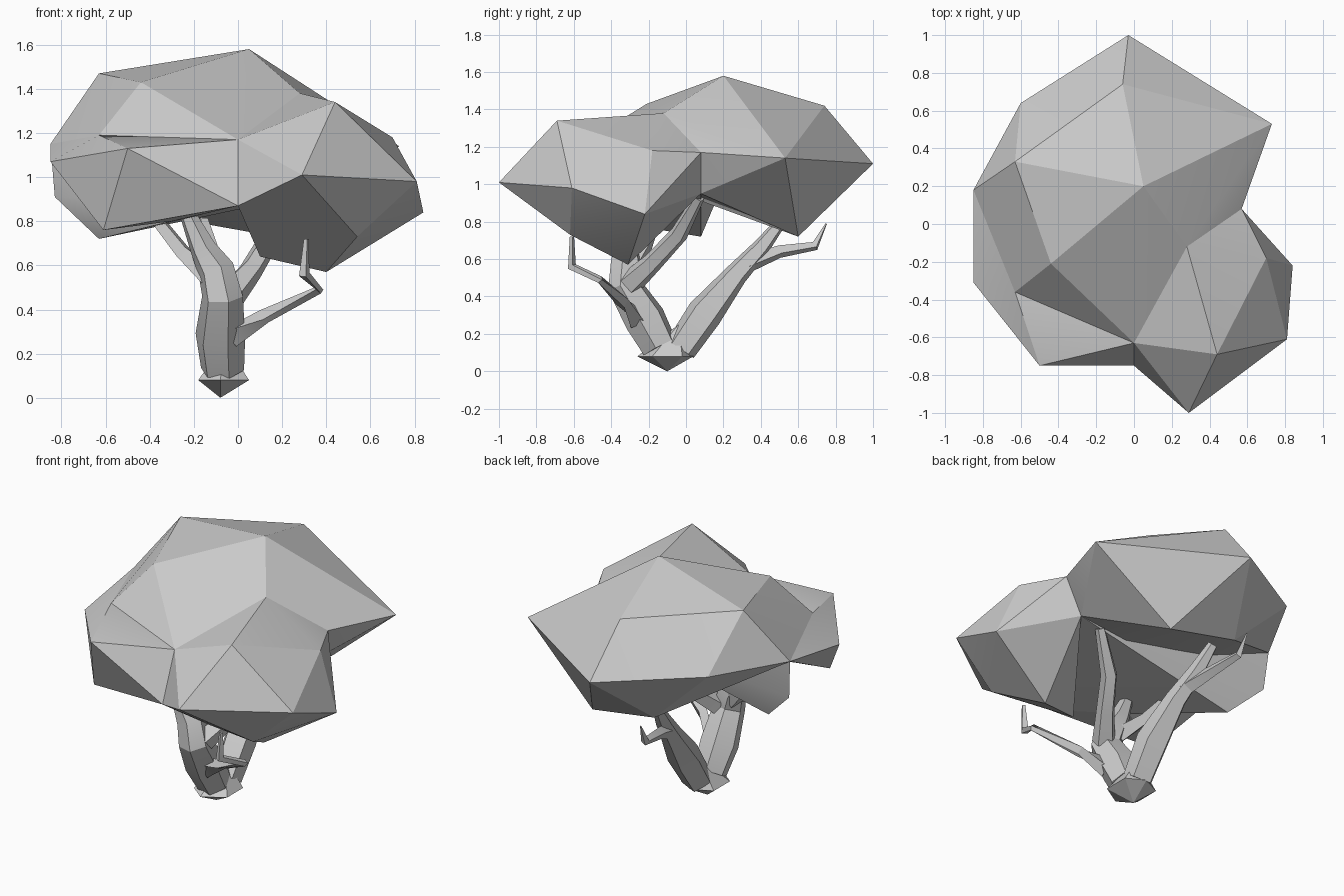
import bpy, bmesh, math
from mathutils import Vector

default_cube = bpy.data.objects.get("Cube")
if default_cube:
    bpy.data.objects.remove(default_cube, do_unlink=True)

# One plain grey for the whole tree
grey = bpy.data.materials.new("light_grey")
grey.use_nodes = True
colour = (0.6, 0.6, 0.6, 1)
grey.diffuse_color = colour
for node in grey.node_tree.nodes:
    if node.type == "BSDF_PRINCIPLED":
        node.inputs["Base Color"].default_value = colour


def finish(name, mesh_builder):
    """Turn a bmesh into a named object with outward normals and sharp creases."""
    bmesh.ops.recalc_face_normals(mesh_builder, faces=mesh_builder.faces)
    mesh = bpy.data.meshes.new(name)
    mesh_builder.to_mesh(mesh)
    mesh_builder.free()
    mesh.materials.append(grey)
    part = bpy.data.objects.new(name, mesh)
    bpy.context.collection.objects.link(part)
    bpy.ops.object.select_all(action="DESELECT")
    part.select_set(True)
    bpy.context.view_layer.objects.active = part
    bpy.ops.object.shade_smooth_by_angle(angle=math.radians(22))
    return part


def faceted(name, corners):
    """Faceted lump: the convex skin around its corner points."""
    lump = bmesh.new()
    for corner in corners:
        lump.verts.new(corner)
    bmesh.ops.convex_hull(lump, input=lump.verts[:])
    loose = [vert for vert in lump.verts if not vert.link_faces]
    bmesh.ops.delete(lump, geom=loose, context="VERTS")
    return finish(name, lump)


def limb(name, path, sides=5, turn=0.3):
    """Tapered, angular branch; each path entry is a centre and a radius."""
    branch = bmesh.new()
    centres = [Vector(entry[:3]) for entry in path]
    rings = []
    for index, centre in enumerate(centres):
        before = centres[max(index - 1, 0)]
        after = centres[min(index + 1, len(centres) - 1)]
        along = (after - before).normalized()
        reference = Vector((1, 0, 0)) if abs(along.x) < 0.8 else Vector((0, 1, 0))
        across = along.cross(reference).normalized()
        other = along.cross(across)
        radius = path[index][3]
        ring = []
        for side in range(sides):
            angle = turn + side * math.tau / sides
            offset = across * math.cos(angle) + other * math.sin(angle)
            ring.append(branch.verts.new(centre + offset * radius))
        rings.append(ring)
    for lower, upper in zip(rings, rings[1:]):
        for side in range(sides):
            following = (side + 1) % sides
            branch.faces.new((lower[side], lower[following], upper[following], upper[side]))
    branch.faces.new(rings[0])
    branch.faces.new(rings[-1])
    return finish(name, branch)


# Corners shared between neighbouring clumps
crease_left = (-.63, -.36, 1.19)
crease_front = (0, -.63, 1.17)
rim_front = (0, -.75, .87)
rim_back_left = (-.85, .18, 1.15)
under_front = (-.3, -.4, .8)
notch_top = (.57, .08, 1.17)
notch_bottom = (.46, .08, .95)
saddle = (.28, -.12, 1.38)

# Main crown, its underside rising from the back rim
faceted("main_crown", [
    (-.03, 1, 1.11), (.73, .53, 1.14), (-.06, .74, 1.42), (-.6, .64, 1.16),
    (-.63, .33, 1.47), (.05, .2, 1.58), (-.44, -.21, 1.43),
    (.23, .6, .72), (-.22, .63, .8),
    crease_left, crease_front, rim_back_left, notch_top, notch_bottom, saddle])

# Front left clump and the smaller one tucked behind and below it
faceted("left_front_clump", [
    (-.5, -.75, 1.13), (-.61, -.56, .76), (-.85, -.31, 1.07),
    crease_left, crease_front, rim_front, rim_back_left, under_front])
faceted("lower_left_clump", [
    (-.83, .16, .91), (-.63, .08, .72),
    rim_back_left, under_front, rim_front, crease_front, notch_bottom])

# Front right clump
faceted("right_front_clump", [
    (.29, -1, 1.01), (.44, -.69, 1.34), (.81, -.61, .98), (.84, -.22, .84),
    (.7, -.18, 1.18), (.4, -.31, .57), (.54, -.62, .73), (.1, -.42, .64),
    crease_front, rim_front, notch_top, notch_bottom, saddle])

# Pointed trunk foot, filling the crotch between the limbs
faceted("trunk_foot", [
    (-.08, -.1, 0), (-.18, -.18, .08), (-.08, -.26, .08), (.05, -.18, .08),
    (.05, -.02, .08), (-.06, .04, .08), (-.18, -.02, .08), (-.06, -.04, .25)])

# Front limb, running up into the left fork
limb("front_limb", [
    (-.07, -.14, .13, .1), (-.08, -.22, .28, .115), (-.07, -.33, .46, .095),
    (-.1, -.32, .58, .085), (-.16, -.32, .68, .06), (-.25, -.34, .88, .03)], sides=6)

# Back limb with its two tips
limb("back_limb", [
    (-.06, -.03, .12, .09), (-.06, .1, .31, .1), (-.09, .27, .52, .065),
    (-.13, .4, .66, .05), (-.16, .51, .8, .03)])
limb("back_twig", [
    (-.1, .32, .57, .05), (-.17, .5, .64, .035),
    (-.2, .69, .67, .025), (-.21, .75, .79, .004)], sides=4)

# Upper forks reaching into the foliage
limb("right_fork", [
    (-.03, -.3, .47, .07), (.06, -.18, .58, .055),
    (.15, -.04, .73, .05), (.31, .07, .93, .03)])
limb("left_twig", [
    (-.12, -.3, .54, .06), (-.25, -.22, .66, .04), (-.4, -.15, .85, .03)], sides=4)

# Bent side twig
limb("side_twig", [
    (-.02, -.26, .28, .06), (.12, -.34, .37, .035), (.37, -.46, .49, .02),
    (.3, -.61, .56, .025), (.31, -.61, .72, .012)], sides=4)
